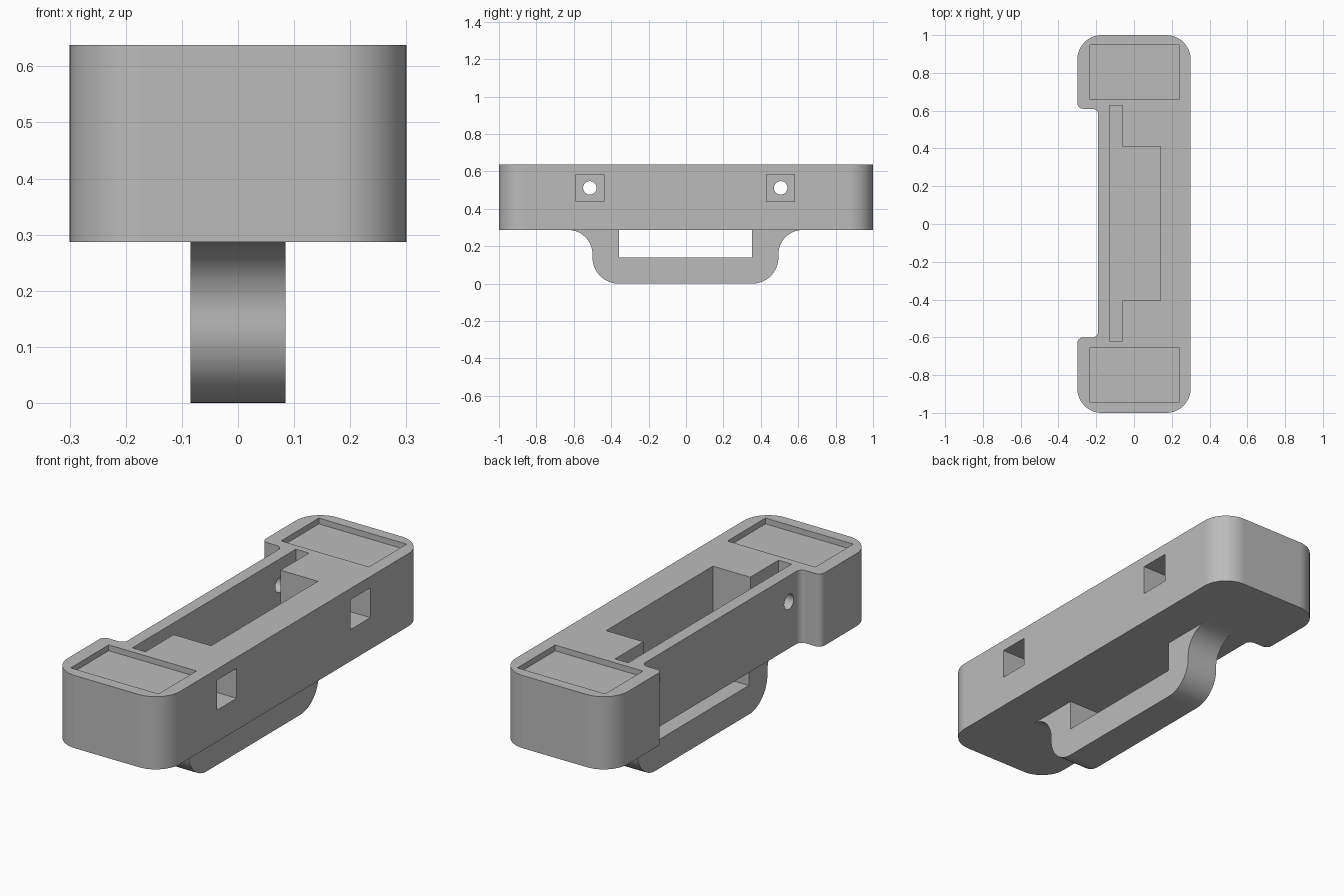
import bpy
import bmesh
import math
from mathutils import Vector, Matrix

cube = bpy.data.objects.get("Cube")
if cube:
    bpy.data.objects.remove(cube, do_unlink=True)

grey = bpy.data.materials.new("plain_grey")
grey.use_nodes = True
grey.diffuse_color = (0.5, 0.5, 0.5, 1)
grey.node_tree.nodes["Principled BSDF"].inputs["Base Color"].default_value = (0.5, 0.5, 0.5, 1)

BOTTOM, TOP = 0.287, 0.638


def fillet(corners, steps=16):
    """Round right-angled corners given as (a, b, radius)."""
    out = []
    for i, (a, b, r) in enumerate(corners):
        p = Vector((a, b))
        if r == 0:
            out.append(p)
            continue
        u = (Vector(corners[i - 1][:2]) - p).normalized() * r
        v = (Vector(corners[(i + 1) % len(corners)][:2]) - p).normalized() * r
        for k in range(steps + 1):
            t = math.pi / 2 * k / steps
            out.append(p + u + v - v * math.cos(t) - u * math.sin(t))
    return out


def new_object(name, bm):
    bmesh.ops.recalc_face_normals(bm, faces=bm.faces)
    mesh = bpy.data.meshes.new(name)
    bm.to_mesh(mesh)
    bm.free()
    mesh.materials.append(grey)
    obj = bpy.data.objects.new(name, mesh)
    bpy.context.collection.objects.link(obj)
    return obj


def prism(name, points, lo, hi, axis="z"):
    """Extrude a profile in the xy plane along z, or in the yz plane along x."""
    bm = bmesh.new()
    place = (lambda p: (p[0], p[1], lo)) if axis == "z" else (lambda p: (lo, p[0], p[1]))
    face = bm.faces.new([bm.verts.new(place(p)) for p in points])
    grown = bmesh.ops.extrude_face_region(bm, geom=[face])["geom"]
    shift = Vector((0, 0, hi - lo)) if axis == "z" else Vector((hi - lo, 0, 0))
    bmesh.ops.translate(bm, vec=shift, verts=[g for g in grown if isinstance(g, bmesh.types.BMVert)])
    return new_object(name, bm)


def rect(a0, a1, b0, b1):
    return [(a0, b0), (a1, b0), (a1, b1), (a0, b1)]


def rod(name, y, z, radius, x0, x1):
    bm = bmesh.new()
    spot = Matrix.Translation(((x0 + x1) / 2, y, z)) @ Matrix.Rotation(math.pi / 2, 4, "Y")
    bmesh.ops.create_cone(bm, cap_ends=True, segments=48, radius1=radius, radius2=radius,
                          depth=x1 - x0, matrix=spot)
    return new_object(name, bm)


def activate(obj):
    bpy.ops.object.select_all(action="DESELECT")
    obj.select_set(True)
    bpy.context.view_layer.objects.active = obj


def cut(obj, cutter):
    mod = obj.modifiers.new("cut", "BOOLEAN")
    mod.operation, mod.solver, mod.object = "DIFFERENCE", "EXACT", cutter
    activate(obj)
    bpy.ops.object.modifier_apply(modifier=mod.name)
    bpy.data.objects.remove(cutter, do_unlink=True)


def smooth(obj):
    activate(obj)
    bpy.ops.object.shade_smooth_by_angle(angle=math.radians(30))
    obj.modifiers.new("even_normals", "WEIGHTED_NORMAL").keep_sharp = True


# Main block with a recess along one side
R, r = 0.13, 0.03
body = prism("body", fillet([
    (0.3, -1, R), (0.3, 1, R), (-0.3, 1, R), (-0.3, 0.61, r), (-0.19, 0.61, r),
    (-0.19, -0.6, r), (-0.3, -0.6, r), (-0.3, -1, R)]), BOTTOM, TOP)

# Stepped cavity open at the top
cut(body, prism("cavity_cutter", [
    (-0.13, -0.62), (-0.06, -0.62), (-0.06, -0.405), (0.14, -0.405),
    (0.14, 0.41), (-0.06, 0.41), (-0.06, 0.627), (-0.13, 0.627)], 0.33, TOP + 0.1))

# Shallow trays at both ends
for y0, y1 in ((-0.945, -0.655), (0.66, 0.948)):
    cut(body, prism("tray_cutter", rect(-0.232, 0.237, y0, y1), TOP - 0.028, TOP + 0.1))

# Square pockets with round bolt holes running through the block
for side in (-1, 1):
    y, z = side * 0.51 - 0.004, 0.512
    cut(body, prism("pocket_cutter", rect(y - 0.075, y + 0.075, z - 0.072, z + 0.072), 0.1, 0.4, "x"))
    cut(body, rod("bolt_hole_cutter", y, z, 0.036, -0.4, 0.2))
smooth(body)

# Flared handle underneath
half = [(0.355, 0.14, 0), (0.355, 0.3, 0), (0.63, 0.3, 0), (0.63, BOTTOM, 0),
        (0.497, BOTTOM, 0.13), (0.497, 0, 0.14)]
mirrored = [(-a, b, rad) for a, b, rad in reversed(half)]
handle = prism("handle", fillet(half + mirrored), -0.085, 0.085, "x")
handle.location.y = -0.003
smooth(handle)
